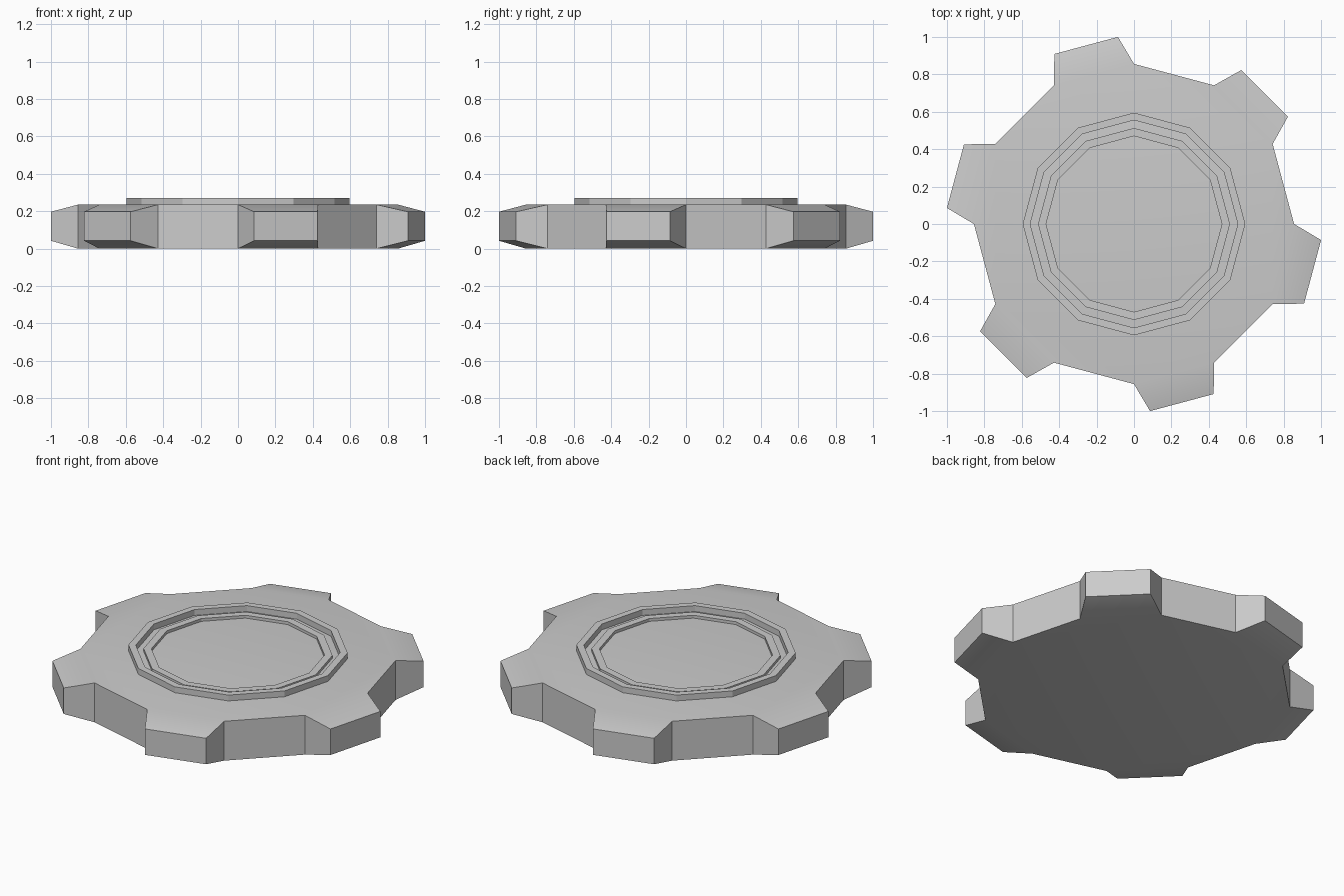
import bpy, bmesh
from math import radians, cos, sin

if "Cube" in bpy.data.objects:
    bpy.data.objects.remove(bpy.data.objects["Cube"])

def polar(r, deg, z):
    return (r * cos(radians(deg)), r * sin(radians(deg)), z)

def finish(name, bm):
    bmesh.ops.recalc_face_normals(bm, faces=bm.faces)
    me = bpy.data.meshes.new(name)
    bm.to_mesh(me)
    bm.free()
    ob = bpy.data.objects.new(name, me)
    bpy.context.collection.objects.link(ob)
    bpy.ops.object.select_all(action='DESELECT')
    ob.select_set(True)
    bpy.context.view_layer.objects.active = ob
    bpy.ops.object.shade_smooth_by_angle(angle=radians(22))
    return ob

# Twelve-sided disc with a tapered tooth on every second side
bm = bmesh.new()
low = [bm.verts.new(polar(0.856, 30 * i, 0.0)) for i in range(12)]
high = [bm.verts.new(polar(0.856, 30 * i, 0.235)) for i in range(12)]
bm.faces.new(low[::-1])
bm.faces.new(high)
for i in range(12):
    j = (i + 1) % 12
    base = [low[i], low[j], high[j], high[i]]
    if i % 2 == 0:
        bm.faces.new(base)
        continue
    mid = 30 * i + 15
    tip = [bm.verts.new(polar(1.004, mid + a, z)) for a, z in
           ((-10.1, 0.042), (10.1, 0.042), (10.1, 0.197), (-10.1, 0.197))]
    bm.faces.new(tip)
    for k in range(4):
        m = (k + 1) % 4
        bm.faces.new((base[k], base[m], tip[m], tip[k]))
finish("toothed_disc", bm)

# Twelve-sided raised rings around the centre
def ring(name, outer, inner, top, bottom=0.23):
    bm = bmesh.new()
    profile = ((outer, bottom), (outer, top), (inner, top), (inner, bottom))
    loops = [[bm.verts.new(polar(r, 30 * i, z)) for i in range(12)] for r, z in profile]
    for a, b in zip(loops, loops[1:] + loops[:1]):
        for i in range(12):
            j = (i + 1) % 12
            bm.faces.new((a[i], a[j], b[j], b[i]))
    finish(name, bm)

ring("outer_ring", 0.595, 0.555, 0.27)
ring("inner_ring", 0.513, 0.47, 0.252)
